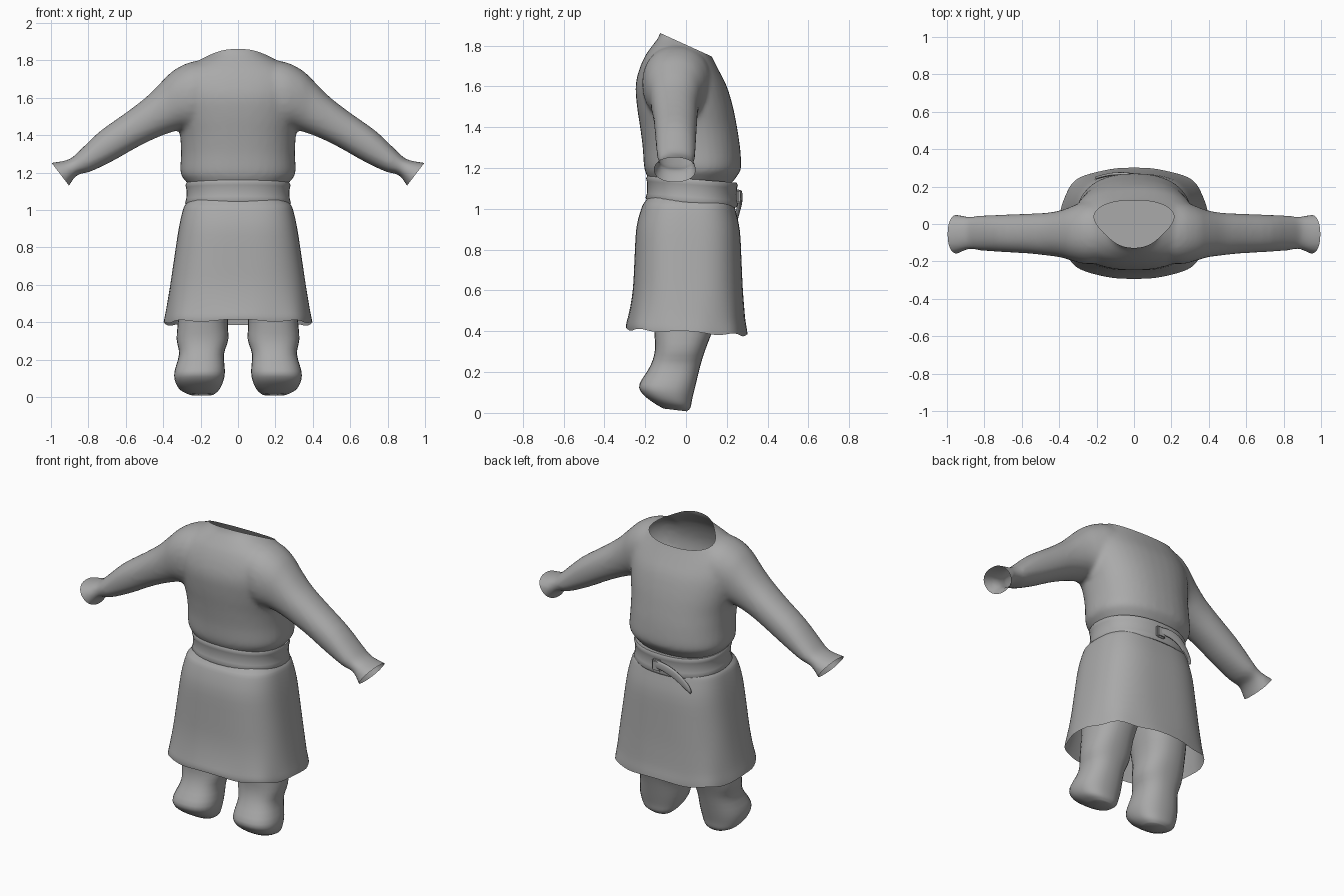
import bpy, bmesh, math
from mathutils import Vector

if "Cube" in bpy.data.objects:
    bpy.data.objects.remove(bpy.data.objects["Cube"])

cloth = bpy.data.materials.new("grey_cloth")
cloth.diffuse_color = (0.4, 0.4, 0.4, 1)
cloth.use_nodes = True
cloth.node_tree.nodes["Principled BSDF"].inputs["Base Color"].default_value = cloth.diffuse_color


def finish(obj, angle=50):
    obj.data.materials.clear()
    obj.data.materials.append(cloth)
    bpy.ops.object.select_all(action='DESELECT')
    obj.select_set(True)
    bpy.context.view_layer.objects.active = obj
    bpy.ops.object.shade_smooth_by_angle(angle=math.radians(angle))
    return obj


def new_object(name, bm):
    bmesh.ops.recalc_face_normals(bm, faces=bm.faces)
    mesh = bpy.data.meshes.new(name)
    bm.to_mesh(mesh)
    bm.free()
    obj = bpy.data.objects.new(name, mesh)
    bpy.context.collection.objects.link(obj)
    return obj


def loop(center, side, depth, n=40, power=2.0):
    """Superellipse loop spanned by two half-axis vectors."""
    pts = []
    for i in range(n):
        a = 2 * math.pi * i / n
        c, s = math.cos(a), math.sin(a)
        u = math.copysign(abs(c) ** (2 / power), c)
        v = math.copysign(abs(s) ** (2 / power), s)
        pts.append(center + side * u + depth * v)
    return pts


def level(z, x0, x1, yf, yb, tilt=0.0, power=2.3, n=40):
    """Horizontal loop from its x and y limits, tilted front to back."""
    c = Vector(((x0 + x1) / 2, (yf + yb) / 2, z - tilt * (yf + yb) / 2))
    d = (yb - yf) / 2
    return loop(c, Vector(((x1 - x0) / 2, 0, 0)), Vector((0, d, -tilt * d)), n, power)


def loft(bm, rings, cap_start=True, cap_end=True):
    rows = [[bm.verts.new(p) for p in r] for r in rings]
    n = len(rows[0])
    for a, b in zip(rows, rows[1:]):
        for i in range(n):
            bm.faces.new((a[i], a[(i + 1) % n], b[(i + 1) % n], b[i]))
    if cap_start:
        bm.faces.new(rows[0][::-1])
    if cap_end:
        bm.faces.new(rows[-1])


def smooth_rows(rows, steps=4):
    """Catmull-Rom interpolation through the rows of a profile table."""
    out = []
    for i in range(len(rows) - 1):
        p0, p1, p2, p3 = (rows[max(0, min(len(rows) - 1, i + k))] for k in (-1, 0, 1, 2))
        for s in range(steps):
            t = s / steps
            out.append([0.5 * (2 * b + (c - a) * t + (2 * a - 5 * b + 4 * c - d) * t * t
                               + (3 * b - a - 3 * c + d) * t ** 3)
                        for a, b, c, d in zip(p0, p1, p2, p3)])
    return out + [rows[-1]]


# Tunic: torso and sleeves, fused into one shell
bm = bmesh.new()
torso = [  # z, half width, front y, back y
    (1.12, .25, -.17, .22), (1.16, .285, -.19, .25), (1.20, .308, -.205, .27),
    (1.30, .305, -.212, .265), (1.40, .31, -.225, .25), (1.50, .33, -.24, .23),
    (1.60, .345, -.247, .20), (1.68, .34, -.23, .16), (1.75, .29, -.20, .125),
    (1.80, .21, -.165, .11), (1.85, .13, -.13, .105), (1.92, .12, -.12, .10)]
loft(bm, [level(z, -w, w, f, b) for z, w, f, b in smooth_rows(torso, 3)])

sleeve = [  # top x, z, bottom x, z, front y, back y
    (.10, 1.80, .10, 1.47, -.20, .12), (.24, 1.795, .24, 1.43, -.215, .125),
    (.34, 1.75, .30, 1.43, -.20, .10), (.41, 1.685, .36, 1.415, -.18, .075),
    (.49, 1.605, .45, 1.38, -.168, .06), (.60, 1.52, .55, 1.33, -.157, .055),
    (.74, 1.42, .67, 1.262, -.15, .05), (.85, 1.315, .79, 1.205, -.142, .045),
    (.905, 1.27, .86, 1.187, -.135, .04), (1.0, 1.252, .905, 1.128, -.16, .05),
    (1.04, 1.24, .93, 1.09, -.17, .055)]
for sign in (1, -1):
    rings = []
    for xt, zt, xb, zb, f, b in smooth_rows(sleeve, 3):
        top, bot = Vector((sign * xt, 0, zt)), Vector((sign * xb, 0, zb))
        mid = (top + bot) / 2 + Vector((0, (f + b) / 2, 0))
        rings.append(loop(mid, (top - bot) / 2, Vector((0, (b - f) / 2, 0)), 28, 2.2))
    part = bmesh.new()
    loft(part, rings)
    bmesh.ops.recalc_face_normals(part, faces=part.faces)
    tmp = bpy.data.meshes.new("sleeve_part")
    part.to_mesh(tmp)
    part.free()
    bm.from_mesh(tmp)
    bpy.data.meshes.remove(tmp)
tunic = new_object("tunic", bm)
remesh = tunic.modifiers.new("fuse", 'REMESH')
remesh.mode = 'VOXEL'
remesh.voxel_size = 0.014
soften = tunic.modifiers.new("soften", 'SMOOTH')
soften.factor, soften.iterations = 0.5, 6
shell = bpy.data.meshes.new_from_object(
    tunic.evaluated_get(bpy.context.evaluated_depsgraph_get()))
tunic.modifiers.clear()

# Cut the neck and cuffs open
bm = bmesh.new()
bm.from_mesh(shell)
cuts = [((0, -.12, 1.858), (0, .10, .22)),
        ((.995, 0, 1.25), (.12, 0, -.092)), ((-.995, 0, 1.25), (-.12, 0, -.092))]
for co, no in cuts:
    region = [v for v in bm.verts if (abs(v.co.x) > .8 and v.co.x * co[0] > 0
                                      if co[0] else v.co.z > 1.65 and abs(v.co.x) < .3)]
    faces = {f for v in region for f in v.link_faces}
    edges = {e for f in faces for e in f.edges}
    verts = {v for f in faces for v in f.verts}
    bmesh.ops.bisect_plane(bm, geom=list(faces | edges | verts), plane_co=co,
                           plane_no=Vector(no).normalized(), clear_outer=True)
bm.to_mesh(tunic.data)
bm.free()
finish(tunic, 60)

# Belt band with a raised lip at each edge
bm = bmesh.new()
band = [(1.035, -.03), (1.025, .0), (1.04, .008), (1.06, .002), (1.09, .0),
        (1.12, .002), (1.135, .006), (1.147, .0), (1.14, -.03)]
loft(bm, [level(z, -.275 - o, .275 + o, -.19 - o, .248 + o, .075) for z, o in band], False, False)
finish(new_object("belt", bm))

# Buckle frame and hanging strap end on the back
bm = bmesh.new()
bmesh.ops.create_cube(bm, size=1)
for v in bm.verts:
    v.co = Vector((v.co.x * .06 + .02, v.co.y * .025 + .255, v.co.z * .07 + 1.06))
bmesh.ops.bevel(bm, geom=bm.edges[:], offset=.008, segments=2, affect='EDGES')
finish(new_object("buckle", bm))
bm = bmesh.new()
strap = [(.03, .258, 1.07, .022), (-.04, .268, 1.065, .024), (-.10, .268, 1.045, .024),
         (-.15, .26, 1.01, .022), (-.19, .25, .97, .016), (-.205, .245, .945, .004)]
loft(bm, [loop(Vector((x, y, z)), Vector((-.3 * h, 0, h)), Vector((0, .008, 0)), 12, 3)
          for x, y, z, h in smooth_rows(strap, 3)])
finish(new_object("strap_end", bm))

# Skirt: flared, open at the hem, with a slightly wavy edge
bm = bmesh.new()
skirt = [(1.06, .25, -.18, .225), (1.03, .28, -.20, .235), (1.00, .295, -.217, .243),
         (.90, .317, -.243, .264), (.75, .34, -.252, .272), (.60, .362, -.26, .279),
         (.48, .38, -.277, .288), (.42, .39, -.29, .296), (.395, .393, -.29, .298)]
rings = [level(z, -w, w, f, b, .05 if z < .5 else .03, 2.8, 64)
         for z, w, f, b in smooth_rows(skirt, 3)]
for k, ring in enumerate(rings):
    fade = max(0, k / (len(rings) - 1) - .6) / .4
    for i, p in enumerate(ring):
        wave = math.cos(8 * 2 * math.pi * i / 64) * fade
        p.x *= 1 + .012 * wave
        p.y *= 1 + .012 * wave
        p.z += .006 * wave
loft(bm, rings, True, False)
finish(new_object("skirt", bm))

# Legs with rounded feet
leg = [  # z, inner x, outer x, front y, back y, tilt
    (.92, .00, .28, -.17, .20, 0), (.60, .02, .31, -.165, .18, 0),
    (.42, .053, .32, -.157, .135, 0), (.31, .052, .328, -.152, .095, 0),
    (.23, .075, .315, -.175, .07, 0), (.13, .07, .34, -.228, .045, .05),
    (.07, .08, .335, -.215, .03, .12), (.03, .10, .31, -.17, .022, .16),
    (.008, .13, .26, -.11, .005, .12)]
for sign, side in ((1, "right"), (-1, "left")):
    bm = bmesh.new()
    loft(bm, [level(z, sign * a, sign * b, f, r, t, 2.4, 28)
              for z, a, b, f, r, t in smooth_rows(leg, 3)])
    finish(new_object(side + "_leg", bm), 60)
